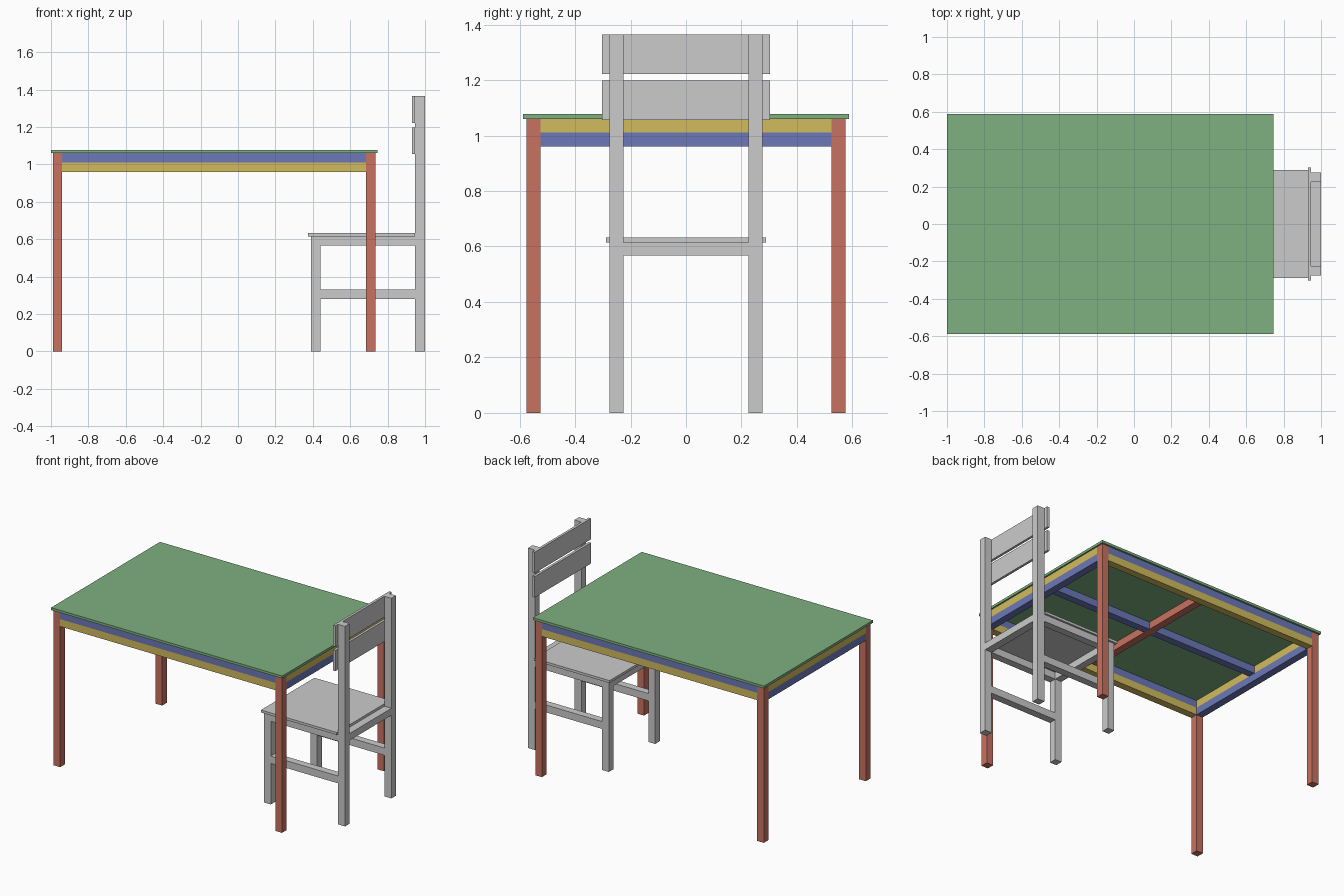
import bpy

if "Cube" in bpy.data.objects:
    bpy.data.objects.remove(bpy.data.objects["Cube"])


def material(name, color):
    m = bpy.data.materials.new(name)
    m.diffuse_color = (*color, 1)
    m.use_nodes = True
    m.node_tree.nodes["Principled BSDF"].inputs["Base Color"].default_value = m.diffuse_color
    return m


RED = material("red", (0.58, 0.17, 0.12))
BLUE = material("blue", (0.15, 0.19, 0.48))
YELLOW = material("yellow", (0.64, 0.50, 0.11))
GREEN = material("green", (0.21, 0.44, 0.22))


def box(name, x, y, z, mat=None):
    """Box from (min, max) ranges on each axis."""
    bpy.ops.mesh.primitive_cube_add(size=1)
    ob = bpy.context.object
    ob.name = name
    for v in ob.data.vertices:
        v.co = [r[0] if c < 0 else r[1] for c, r in zip(v.co, (x, y, z))]
    if mat:
        ob.data.materials.append(mat)
    return ob


def mirror_y(r, s):
    return tuple(sorted((r[0] * s, r[1] * s)))


# Table top
box("table_top", (-1.0, 0.745), (-0.587, 0.587), (1.06, 1.077), GREEN)

LEFT, RIGHT = (-0.99, -0.94), (0.685, 0.735)
SIDE = (0.525, 0.575)
LOW, HIGH = (0.96, 1.01), (1.01, 1.06)

# Table legs and long rails
for s, side in ((-1, "front"), (1, "back")):
    y = mirror_y(SIDE, s)
    box(f"table_leg_{side}_left", LEFT, y, (0, 1.06), RED)
    box(f"table_leg_{side}_right", RIGHT, y, (0, 1.06), RED)
    box(f"table_upper_rail_{side}", (-0.94, 0.685), y, HIGH, BLUE)
    box(f"table_lower_rail_{side}", (-0.94, 0.685), y, LOW, YELLOW)

# Short rails
for x, side in ((LEFT, "left"), (RIGHT, "right")):
    box(f"table_upper_rail_{side}", x, (-0.525, 0.525), HIGH, YELLOW)
    box(f"table_lower_rail_{side}", x, (-0.525, 0.525), LOW, BLUE)

# Beams under the top
box("cross_beam", (-0.153, -0.103), (-0.525, 0.525), HIGH, RED)
box("centre_beam_left", (-0.94, -0.153), (-0.025, 0.025), HIGH, BLUE)
box("centre_beam_right", (-0.103, 0.685), (-0.025, 0.025), HIGH, BLUE)

# Chair seat
box("seat", (0.375, 0.947), (-0.288, 0.288), (0.615, 0.632))

FRONT, BACK = (0.39, 0.44), (0.947, 1.0)

# Chair legs, side rails and stretchers
for s, side in ((-1, "near"), (1, "far")):
    y = mirror_y((0.225, 0.275), s)
    box(f"chair_front_leg_{side}", FRONT, y, (0, 0.615))
    box(f"chair_back_post_{side}", BACK, y, (0, 1.365))
    box(f"chair_side_rail_{side}", (0.44, 0.947), y, (0.567, 0.615))
    box(f"chair_stretcher_{side}", (0.44, 0.947), y, (0.28, 0.33))

# Chair front and back rails
for x, side in ((FRONT, "front"), (BACK, "back")):
    box(f"chair_{side}_rail", x, (-0.225, 0.225), (0.567, 0.615))

# Backrest slats
for z, part in (((1.056, 1.198), "lower"), ((1.222, 1.365), "upper")):
    box(f"backrest_slat_{part}", (0.93, 0.947), (-0.303, 0.303), z)
